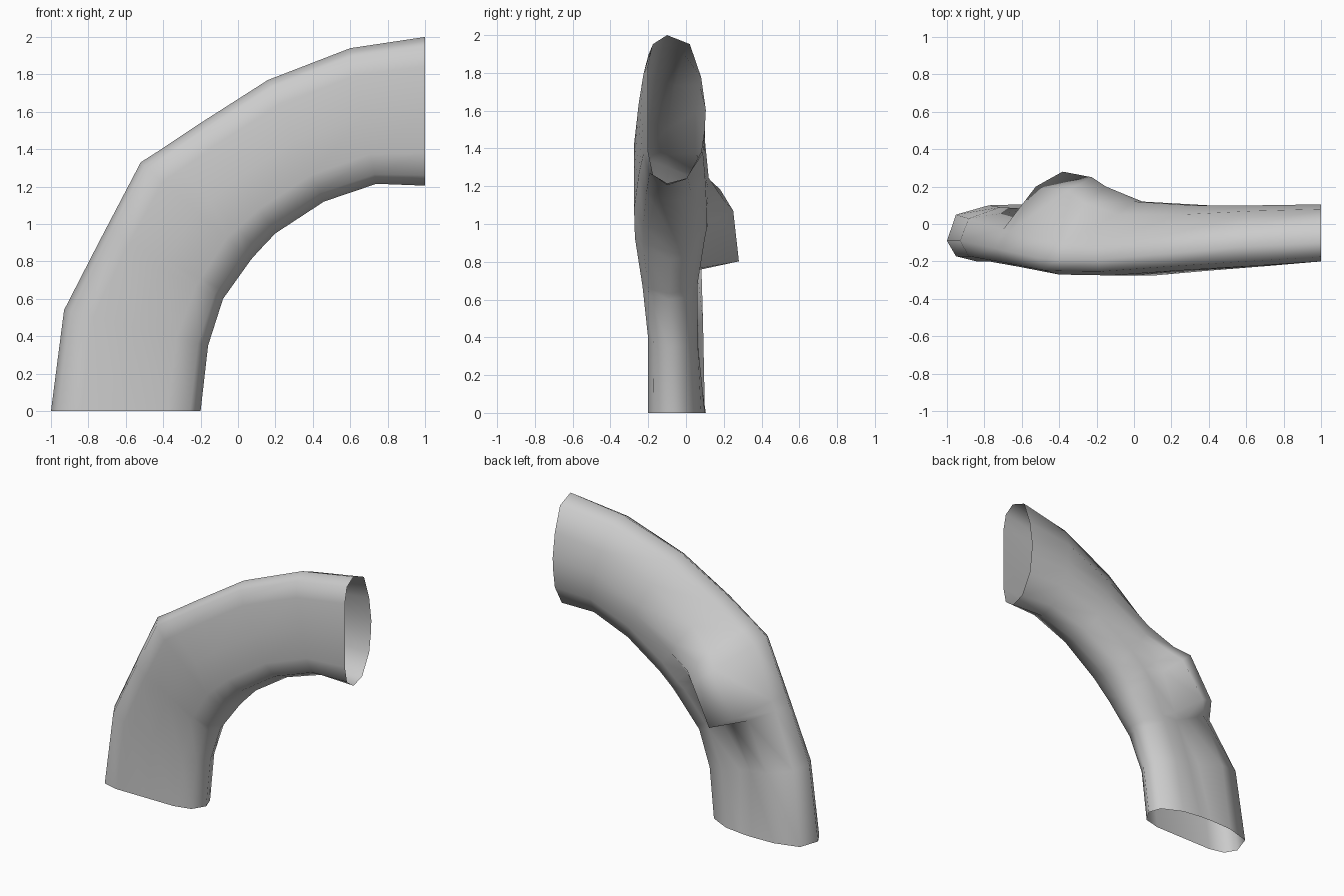
import bpy, bmesh, math

# Each ring: outer (x, z), inner (x, z), front y, outer-edge y, inner-edge y,
# and six back y values running from the outer to the inner side of the bend
RINGS = [
    ((-1.00, 0.00), (-0.20, 0.00), -0.20, -0.09, -0.08, (0.05, 0.10, 0.105, 0.10, 0.08, 0.01)),
    ((-0.93, 0.54), (-0.16, 0.35), -0.20, -0.09, -0.09, (0.03, 0.09, 0.04, 0.04, 0.06, 0.00)),
    ((-0.74, 0.91), (-0.08, 0.60), -0.23, -0.13, -0.09, (-0.03, 0.08, 0.06, 0.05, 0.06, 0.00)),
    # elbow fold: lip, then two rings fading into the arm
    ((-0.707, 0.973), (-0.057, 0.632), -0.236, -0.14, -0.088, (-0.04, 0.20, 0.28, 0.07, 0.065, 0.005)),
    ((-0.52, 1.33), (0.07, 0.81), -0.27, -0.18, -0.08, (-0.09, 0.18, 0.25, 0.12, 0.10, 0.03)),
    ((-0.41, 1.40), (0.11, 0.855), -0.272, -0.19, -0.08, (-0.10, 0.11, 0.20, 0.12, 0.11, 0.03)),
    ((-0.20, 1.54), (0.20, 0.95), -0.275, -0.19, -0.08, (-0.10, 0.05, 0.12, 0.12, 0.11, 0.04)),
    ((0.16, 1.77), (0.46, 1.12), -0.25, -0.16, -0.09, (-0.06, 0.05, 0.10, 0.10, 0.10, 0.03)),
    ((0.60, 1.94), (0.74, 1.215), -0.225, -0.12, -0.10, (-0.01, 0.07, 0.10, 0.10, 0.09, 0.01)),
    ((1.00, 2.00), (1.00, 1.205), -0.20, -0.10, -0.10, (0.02, 0.08, 0.105, 0.10, 0.08, 0.00)),
]
BACK_T = (0.06, 0.28, 0.5, 0.61, 0.78, 0.96)
# front points: (t, pull back from the front toward the edge)
FRONT = ((0.93, 0.25), (0.78, 0.0), (0.5, 0.0), (0.2, 0.0), (0.06, 0.25))


def section(outer, inner, front, y_out, y_in, back):
    """Closed cross-section: outer edge, back, inner edge, flat front."""
    pts = [(0, y_out)] + list(zip(BACK_T, back)) + [(1, y_in)]
    pts += [(t, front + d * ((y_in if t > 0.5 else y_out) - front)) for t, d in FRONT]
    return [(outer[0] + (inner[0] - outer[0]) * t, y,
             outer[1] + (inner[1] - outer[1]) * t) for t, y in pts]


# Bent open sleeve, lofted through the rings
bm = bmesh.new()
loops = [[bm.verts.new(p) for p in section(*r)] for r in RINGS]
for a, b in zip(loops, loops[1:]):
    n = len(a)
    for i in range(n):
        j = (i + 1) % n
        bm.faces.new((a[i], a[j], b[j], b[i]))
bmesh.ops.recalc_face_normals(bm, faces=bm.faces)
# an open tube: make sure the faces on the front side look outward
front_face = min(bm.faces, key=lambda f: f.calc_center_median().y)
if front_face.normal.y > 0:
    bmesh.ops.reverse_faces(bm, faces=bm.faces)
mesh = bpy.data.meshes.new("bent_sleeve")
bm.to_mesh(mesh)
bm.free()
sleeve = bpy.data.objects.new("bent_sleeve", mesh)
bpy.context.collection.objects.link(sleeve)

# Smooth cloth, with only the fold lip kept crisp
bpy.context.view_layer.objects.active = sleeve
sleeve.select_set(True)
bpy.ops.object.shade_smooth_by_angle(angle=math.radians(95))
